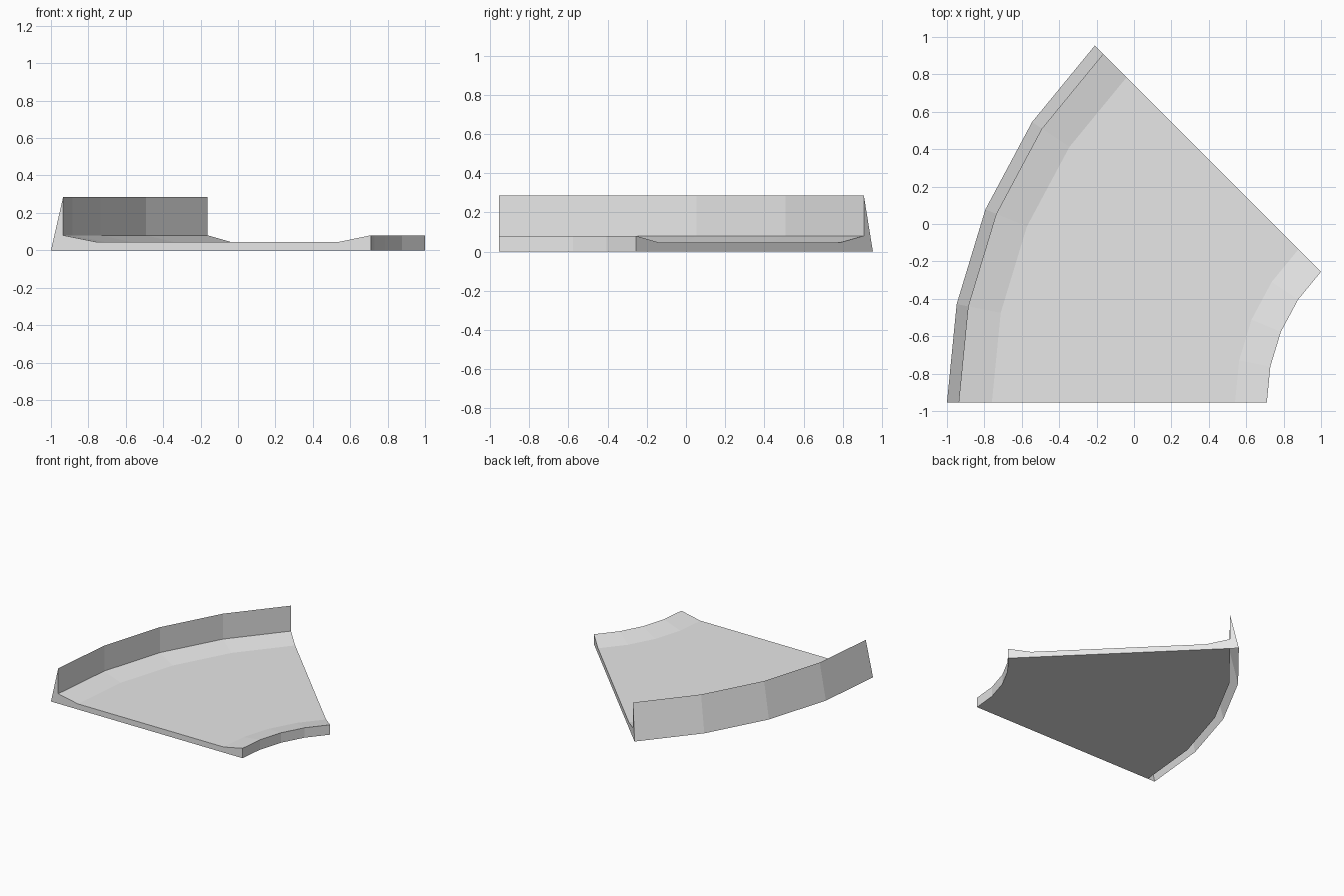
import bpy, bmesh
from math import radians, cos, sin

cube = bpy.data.objects.get("Cube")
if cube:
    bpy.data.objects.remove(cube, do_unlink=True)

CENTER_X, CENTER_Y = 1.70, -0.955   # pivot of the curve
SWEEP, SEGMENTS = 45, 4
WALL_R = 2.635                      # inner face of the outer wall

# Cross-section (radius, height): inner lip, dished floor, tapered outer wall
PROFILE = [(0.99, 0), (0.99, 0.08), (1.16, 0.045), (2.46, 0.045),
           (WALL_R, 0.08), (WALL_R, 0.285), (2.70, 0)]

gray = bpy.data.materials.new("plain gray")
gray.use_nodes = True
color = (0.8, 0.8, 0.8, 1)
gray.diffuse_color = color
gray.node_tree.nodes["Principled BSDF"].inputs["Base Color"].default_value = color


def point(bm, radius, z, step):
    a = radians(SWEEP * step / SEGMENTS)
    return bm.verts.new((CENTER_X - radius * cos(a), CENTER_Y + radius * sin(a), z))


bm = bmesh.new()
rings = [[point(bm, r, z, i) for r, z in PROFILE] for i in range(SEGMENTS + 1)]
base_edge = [point(bm, WALL_R, 0, i) for i in range(SEGMENTS + 1)]

# Sweep the upper surfaces, and the underside up to the hollow wall
for i in range(SEGMENTS):
    a, b = rings[i], rings[i + 1]
    for j in range(len(PROFILE) - 1):
        bm.faces.new((a[j], b[j], b[j + 1], a[j + 1]))
    bm.faces.new((a[0], base_edge[i], base_edge[i + 1], b[0]))

# End caps
bm.faces.new(rings[0] + [base_edge[0]])
bm.faces.new([base_edge[-1]] + rings[-1][::-1])
bmesh.ops.recalc_face_normals(bm, faces=bm.faces)

mesh = bpy.data.meshes.new("curved_track")
bm.to_mesh(mesh)
bm.free()
mesh.materials.append(gray)
track = bpy.data.objects.new("curved_track", mesh)
bpy.context.collection.objects.link(track)
